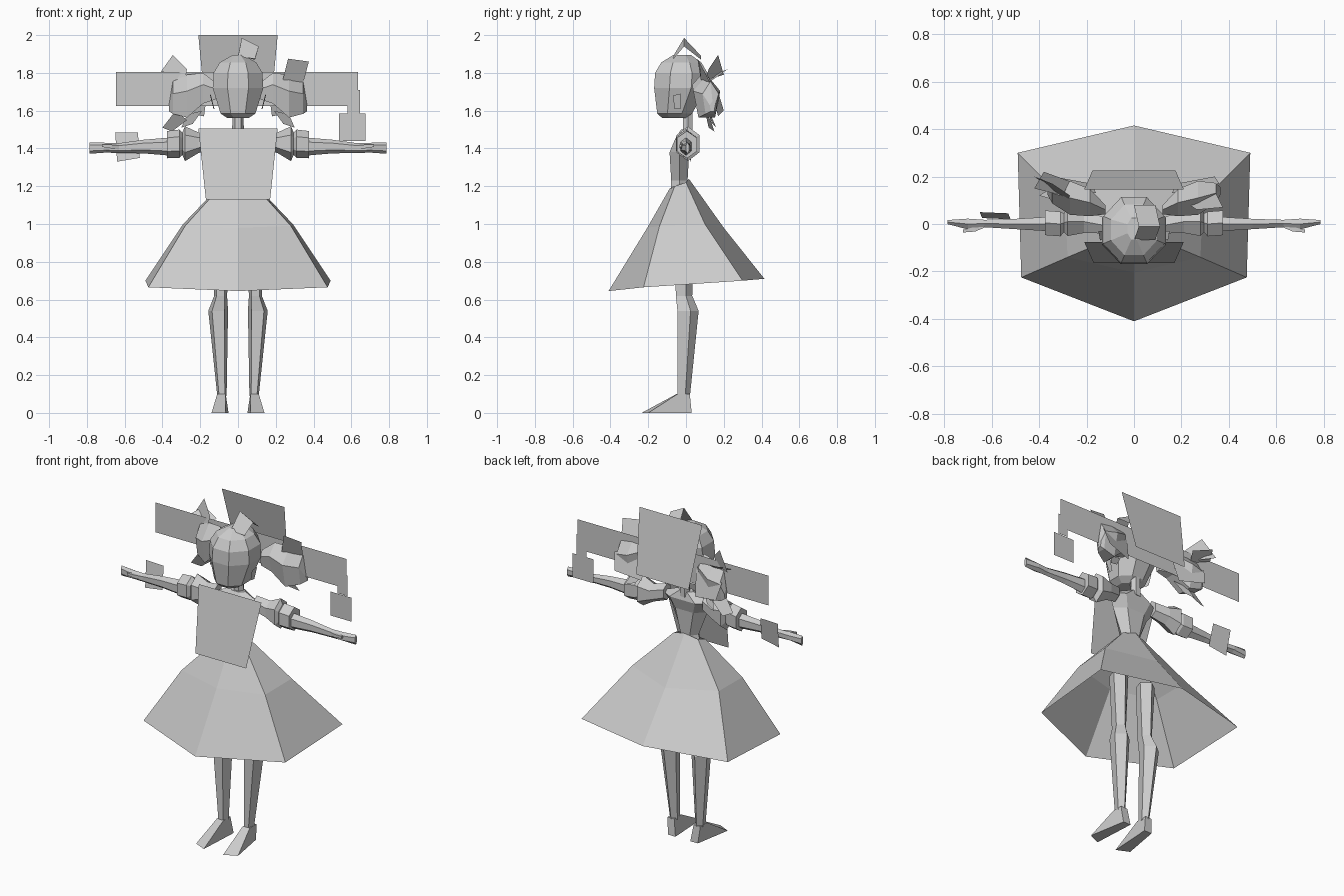
import bpy, math

grey = bpy.data.materials.new("plain grey")
grey.diffuse_color = (0.6, 0.6, 0.6, 1)


def build(name, verts, faces, mirror=False):
    mesh = bpy.data.meshes.new(name)
    mesh.from_pydata(verts, [], faces)
    mesh.materials.append(grey)
    obj = bpy.data.objects.new(name, mesh)
    bpy.context.collection.objects.link(obj)
    if mirror:
        obj.modifiers.new("mirror", 'MIRROR').use_mirror_merge = False
    return obj


def skin(name, loops, mirror=False, caps=True):
    """Bridge rings holding equal numbers of points."""
    n = len(loops[0])
    verts = [p for loop in loops for p in loop]
    faces = [(k * n + i, k * n + (i + 1) % n, (k + 1) * n + (i + 1) % n, (k + 1) * n + i)
             for k in range(len(loops) - 1) for i in range(n)]
    if caps:
        faces += [tuple(range(n))[::-1], tuple(range(len(verts) - n, len(verts)))]
    return build(name, verts, faces, mirror)


def ring(axis, c, ru, rv, n, turn=0.0):
    """Ellipse of n points around c, across the x or z axis."""
    pts = []
    for i in range(n):
        a = math.radians(turn) + math.tau * i / n
        u, v = ru * math.cos(a), rv * math.sin(a)
        pts.append((c[0] + u, c[1] + v, c[2]) if axis == 'z' else (c[0], c[1] + u, c[2] + v))
    return pts


def loft(name, axis, rows, n, turn=0.0, mirror=False):
    return skin(name, [ring(axis, r[:3], r[3], r[4], n, turn) for r in rows], mirror)


def panel(name, *pts, mirror=False):
    return build(name, pts, [tuple(range(len(pts)))], mirror)


# Six-sided open skirt, tilted at the hem
def hexagon(front, fc, bc, back):
    return [front, fc, bc, back, (-bc[0], bc[1], bc[2]), (-fc[0], fc[1], fc[2])]


skin("skirt", [
    hexagon((0, -.41, .645), (.475, -.225, .665), (.49, .30, .70), (0, .415, .71)),
    hexagon((0, -.205, .98), (.28, -.14, .99), (.29, .10, 1.0), (0, .20, .98)),
    hexagon((0, -.085, 1.19), (.09, -.06, 1.20), (.08, .0, 1.22), (0, .015, 1.24)),
], caps=False)

# Torso and neck
loft("torso", 'z', [
    (0, -.035, 1.16, .08, .05, ), (0, -.035, 1.23, .06, .05), (0, -.035, 1.38, .12, .06),
    (0, -.01, 1.45, .17, .055), (0, 0, 1.50, .05, .03)], 6)
loft("neck", 'z', [(0, .01, 1.47, .032, .03), (0, .01, 1.60, .028, .028)], 6)

# Front apron bib and the large bow panel behind the head
panel("apron_bib", (-.17, -.165, 1.13), (.17, -.165, 1.13), (.21, -.075, 1.505), (-.21, -.075, 1.505))
panel("back_bow_panel", (-.175, .225, 1.63), (.175, .225, 1.63), (.21, .145, 2), (-.21, .145, 2))

# Head
loft("head", 'z', [
    (0, -.065, 1.56, .06, .065), (0, -.06, 1.585, .10, .10), (0, -.03, 1.72, .145, .15),
    (0, -.025, 1.80, .14, .15), (0, -.025, 1.855, .105, .115), (0, -.02, 1.895, .03, .05)], 8, 22.5)
panel("ear", (.143, -.07, 1.68), (.15, -.03, 1.69), (.13, -.03, 1.61), (.125, -.06, 1.61), mirror=True)

# Folded ribbon on top of the head
build("top_ribbon",
      [(0, -.07, 1.885), (.09, -.065, 1.875), (.11, -.01, 1.94), (.02, -.01, 1.985),
       (.0, .08, 1.89), (.09, .08, 1.87)],
      [(0, 1, 2, 3), (3, 2, 5, 4)])

# Pigtails: faceted main tuft, then flat strands
loft("pigtail", 'x', [
    (.12, .06, 1.70, .02, .05), (.185, .09, 1.71, .06, .09),
    (.27, .11, 1.665, .075, .125), (.345, .13, 1.66, .045, .095), (.365, .14, 1.62, .015, .03)],
    5, 90, mirror=True)
panel("pigtail_back_strand", (.16, .13, 1.72), (.36, .17, 1.70), (.34, .20, 1.60), (.18, .17, 1.57), mirror=True)
panel("pigtail_lower_strand", (.19, .11, 1.60), (.27, .13, 1.58), (.30, .16, 1.51), (.24, .14, 1.53), mirror=True)
panel("pigtail_left_strand", (-.33, .10, 1.60), (-.27, .13, 1.55), (-.35, .15, 1.49), (-.40, .12, 1.51))
panel("right_ribbon", (.235, .08, 1.755), (.345, .13, 1.745), (.375, .07, 1.86), (.265, .06, 1.875))
panel("left_ribbon_upper", (-.42, .20, 1.79), (-.28, .10, 1.76), (-.27, .12, 1.82), (-.345, .17, 1.895))
panel("left_ribbon_side", (-.42, .15, 1.79), (-.30, .12, 1.75), (-.27, .18, 1.79), (-.38, .22, 1.82))

# Flat ribbon band behind the pigtails, with its dropped end
def plate(name, x0, x1, z0, z1, y):
    panel(name, (x0, y, z0), (x1, y, z0), (x1, y, z1), (x0, y, z1))


plate("ribbon_band", -.645, .635, 1.625, 1.805, .13)
plate("ribbon_strip", .58, .645, 1.585, 1.71, .125)
plate("ribbon_end", .535, .675, 1.44, 1.585, .12)
panel("wrist_tag", (-.64, .025, 1.33), (-.52, .02, 1.35), (-.53, .045, 1.485), (-.65, .05, 1.485))

# Puffed sleeves in two tiers, arms and hands
loft("sleeve", 'x', [
    (.13, -.005, 1.45, .04, .05), (.21, .01, 1.43, .055, .055),
    (.28, .01, 1.425, .07, .092), (.295, .005, 1.425, .045, .06),
    (.31, .0, 1.425, .06, .075), (.375, .005, 1.42, .06, .072)], 6, 30, mirror=True)
loft("arm", 'x', [
    (.36, 0, 1.41, .035, .048), (.50, 0, 1.41, .025, .036), (.63, .002, 1.402, .018, .026),
    (.70, .0, 1.404, .026, .026), (.785, .008, 1.402, .01, .03)], 6, 30, mirror=True)
loft("thumb", 'x', [(.63, -.005, 1.405, .015, .015), (.67, -.022, 1.41, .014, .014),
                    (.72, -.03, 1.415, .008, .01)], 4, 45, mirror=True)

# Legs and wedge feet
loft("leg", 'z', [
    (.085, -.015, .09, .026, .036), (.105, .005, .54, .055, .062),
    (.092, -.015, .62, .036, .048), (.095, -.015, .95, .055, .055)], 5, 90, mirror=True)
skin("foot", [
    [(.05, .03, 0), (.10, .03, 0), (.14, -.20, 0), (.065, -.235, 0)],
    [(.065, .02, .10), (.11, .02, .10), (.11, -.045, .10), (.065, -.05, .10)]], mirror=True)
